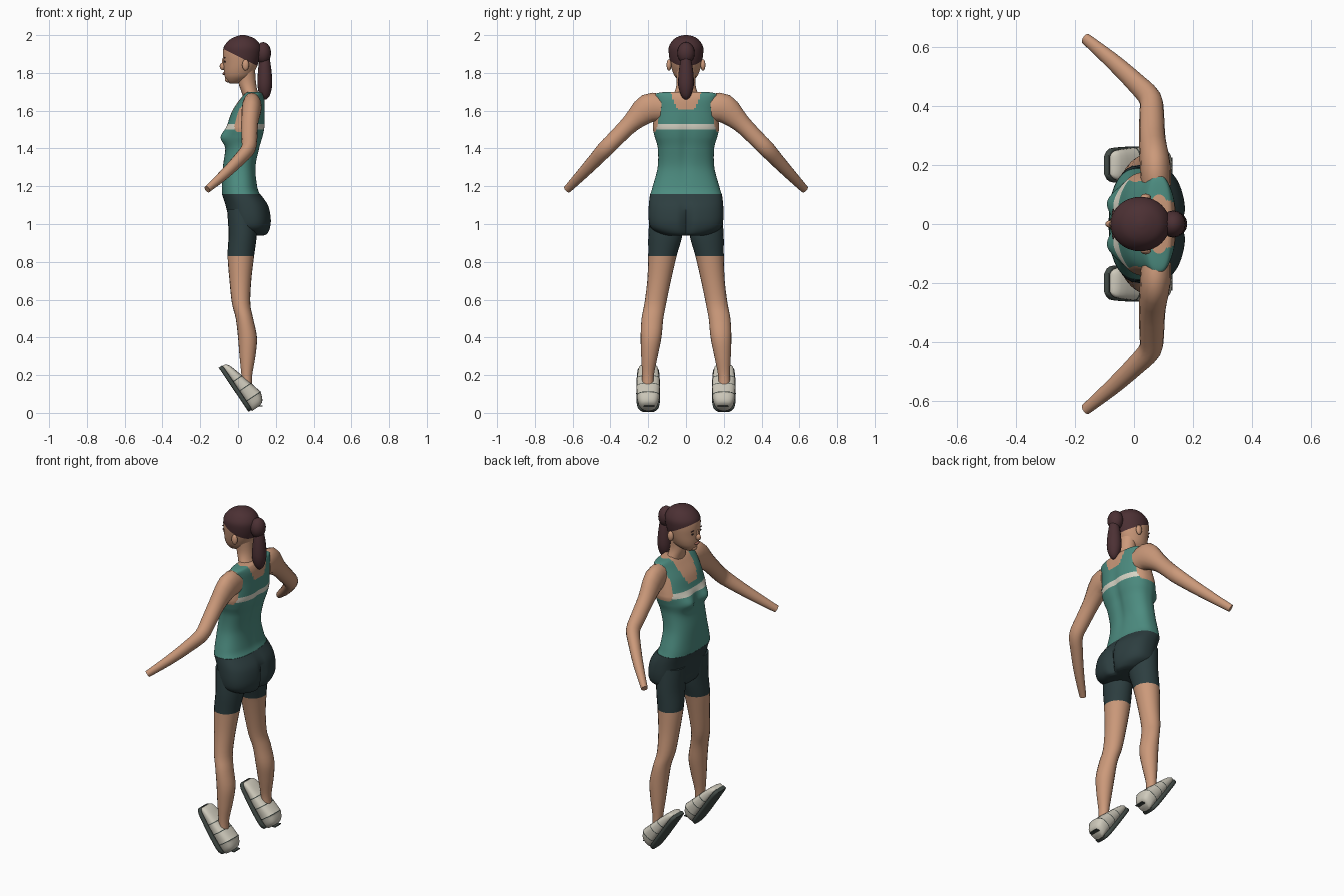
import bpy, bmesh, math
from mathutils import Vector

if "Cube" in bpy.data.objects:
    bpy.data.objects.remove(bpy.data.objects["Cube"])

COLOURS = {
    "skin": (0.60, 0.32, 0.195), "teal_fabric": (0.073, 0.262, 0.216),
    "cream_stripe": (0.68, 0.66, 0.56), "dark_shorts": (0.026, 0.048, 0.051),
    "dark_hair": (0.072, 0.030, 0.034), "shoe_cream": (0.62, 0.59, 0.50),
    "shoe_sole": (0.055, 0.07, 0.062), "lip": (0.36, 0.14, 0.10),
    "eye_dark": (0.03, 0.02, 0.02),
}
NAMES = list(COLOURS)
for n, c in COLOURS.items():
    bpy.data.materials.new(n).diffuse_color = (*c, 1)
X, Y, Z = Vector((1, 0, 0)), Vector((0, 1, 0)), Vector((0, 0, 1))


def smooth_keys(keys, n):
    """Catmull-Rom interpolation that passes through every key."""
    out = []
    for i in range(len(keys) - 1):
        p0, p1, p2 = keys[max(i - 1, 0)], keys[i], keys[i + 1]
        p3 = keys[min(i + 2, len(keys) - 1)]
        for k in range(n):
            t = k / n
            out.append([0.5 * (2 * b + (c - a) * t + (2 * a - 5 * b + 4 * c - d) * t * t
                               + (3 * b - a - 3 * c + d) * t ** 3)
                        for a, b, c, d in zip(p0, p1, p2, p3)])
    return out + [list(keys[-1])]


def finish(name, bm, rule, angle=45):
    """Colour faces by rule(centre) and make the object."""
    bmesh.ops.recalc_face_normals(bm, faces=bm.faces)
    for f in bm.faces:
        f.material_index = NAMES.index(rule(f.calc_center_median()) if callable(rule) else rule)
    me = bpy.data.meshes.new(name)
    bm.to_mesh(me)
    bm.free()
    for n in NAMES:
        me.materials.append(bpy.data.materials[n])
    ob = bpy.data.objects.new(name, me)
    bpy.context.collection.objects.link(ob)
    bpy.ops.object.select_all(action='DESELECT')
    ob.select_set(True)
    bpy.context.view_layer.objects.active = ob
    bpy.ops.object.shade_smooth_by_angle(angle=math.radians(angle))
    return ob


def loft(rings, segs=24, power=2.0, push=None):
    """Skin closed superellipse rings given as (centre, u half axis, v half axis)."""
    bm, loops = bmesh.new(), []
    for c, u, v in rings:
        loop = []
        for i in range(segs):
            a = 2 * math.pi * i / segs
            ca, sa = math.cos(a), math.sin(a)
            p = (c + u * math.copysign(abs(ca) ** (2 / power), ca)
                 + v * math.copysign(abs(sa) ** (2 / power), sa))
            loop.append(bm.verts.new(push(p, c) if push else p))
        loops.append(loop)
    for a, b in zip(loops, loops[1:]):
        for i in range(segs):
            j = (i + 1) % segs
            bm.faces.new((a[i], a[j], b[j], b[i]))
    bm.faces.new(loops[0])
    bm.faces.new(loops[-1])
    return bm


def upright(keys, n, side=1):
    """Horizontal rings from keys (z, x front, x back, y min, y max)."""
    return [(Vector(((x0 + x1) / 2, side * (y0 + y1) / 2, z)), X * (x1 - x0) / 2, Y * (y1 - y0) / 2)
            for z, x0, x1, y0, y1 in smooth_keys(keys, n)]


def sym(keys):
    return [(z, a, b, -w, w) for z, a, b, w in keys]


def ball(name, centre, radii, rule, segs=16):
    bm = bmesh.new()
    bmesh.ops.create_uvsphere(bm, u_segments=segs, v_segments=segs // 2 + 2, radius=1)
    for v in bm.verts:
        v.co = Vector(centre) + Vector([a * b for a, b in zip(v.co, radii)])
    return finish(name, bm, rule, 60)


def bump(y, z, cy, cz, wy, wz):
    return math.exp(-((abs(y) - cy) / wy) ** 2 - ((z - cz) / wz) ** 2)


# Torso with tank top: neckline, armholes and chest stripe coloured by rule
def torso_push(p, c):
    if p.x < c.x:
        p.x -= 0.034 * bump(p.y, p.z, 0.075, 1.458, 0.05, 0.042)
    else:
        p.x -= 0.012 * bump(p.y, p.z, 0, 1.42, 0.03, 0.15)
    return p


def tank(p):
    y, z = abs(p.y), p.z
    neck = 1.555 if p.x < 0.05 else 1.605
    if z > neck + (1.69 - neck) * (y / 0.078) ** 4:
        return "skin"
    if z > 1.49 and y > 0.143 + 1.8 * (z - 1.59) ** 2:
        return "skin"
    return "cream_stripe" if 1.5 < z < 1.53 else "teal_fabric"


torso = sym([(1.16, -.085, .115, .188), (1.2, -.085, .102, .176), (1.3, -.08, .095, .15),
             (1.4, -.066, .115, .149), (1.46, -.064, .132, .165), (1.5, -.062, .14, .175),
             (1.53, -.055, .143, .174), (1.6, -.03, .143, .166), (1.66, .01, .14, .165),
             (1.69, .035, .13, .16), (1.7, .05, .12, .1)])
finish("torso", loft(upright(torso, 9), 96, 2.4, torso_push), tank)


# Shorts seat with a rear cleft
def seat_push(p, c):
    if p.x > c.x:
        p.x -= 0.03 * bump(p.y, p.z, 0, 1.0, 0.022, 0.1)
    return p


seat = sym([(.94, .0, .14, .1), (.95, -.03, .158, .14), (.98, -.045, .171, .185),
            (1.03, -.05, .175, .198), (1.1, -.066, .16, .197), (1.16, -.086, .117, .19)])
finish("shorts_seat", loft(upright(seat, 5), 64, 2.4, seat_push), "dark_shorts")

# Neck
neck = sym([(1.66, .03, .13, .08), (1.7, .018, .105, .06), (1.75, .002, .095, .049), (1.82, 0, .09, .054)])
finish("neck", loft(upright(neck, 4)), "skin")

# Head, cut along a sloping hairline
head = sym([(1.745, -.045, .0, .018), (1.757, -.058, .035, .036), (1.78, -.07, .07, .058),
            (1.81, -.075, .088, .072), (1.85, -.077, .107, .083), (1.9, -.08, .12, .091),
            (1.94, -.074, .12, .09), (1.975, -.045, .097, .068), (1.993, -.01, .062, .04),
            (2.0, .015, .035, .01)])
bm = loft(upright(head, 4), 40)
bmesh.ops.bisect_plane(bm, geom=bm.verts[:] + bm.edges[:] + bm.faces[:],
                       plane_co=(0, 0, 1.888), plane_no=(0.5, 0, 1))
finish("head", bm, lambda p: "dark_hair" if p.z > 1.888 - 0.5 * p.x else "skin")

# Hair bun and ponytail
ball("hair_bun", (.133, 0, 1.905), (.042, .046, .058), "dark_hair")
tail = sym([(1.66, .135, .15, .008), (1.68, .115, .168, .026), (1.73, .103, .18, .041),
            (1.79, .104, .179, .04), (1.85, .11, .172, .032), (1.89, .12, .165, .022)])
finish("ponytail", loft(upright(tail, 3), 16), "dark_hair", 60)

# Face
ball("nose", (-.08, 0, 1.835), (.017, .013, .02), "skin")
ball("nose_bridge", (-.075, 0, 1.857), (.01, .008, .026), "skin")
ball("lips", (-.074, 0, 1.796), (.008, .022, .008), "lip")
ball("chin", (-.052, 0, 1.765), (.018, .022, .016), "skin")

for side, tag in ((1, "left"), (-1, "right")):
    ball(tag + "_eye", (-.069, side * .034, 1.86), (.004, .013, .005), "eye_dark")
    ball(tag + "_brow", (-.0705, side * .035, 1.88), (.004, .018, .003), "dark_hair")
    ball(tag + "_ear", (.04, side * .09, 1.842), (.018, .013, .03), "skin")

    # Legs: shorts above the hem, skin below
    leg = [(1.08, -.058, .1, .02, .188), (.95, -.05, .1, .018, .199), (.83, -.055, .085, .05, .2),
           (.7, -.045, .07, .08, .205), (.58, -.032, .065, .105, .22), (.5, -.012, .08, .12, .235),
           (.4, .0, .1, .13, .24), (.3, .008, .092, .15, .237), (.2, .018, .075, .17, .232),
           (.13, .022, .075, .172, .232)]
    finish(tag + "_leg", loft(upright(leg, 4, side), 20),
           lambda p: "dark_shorts" if p.z > .83 else "skin")

    # Arms: shoulder to wrist, keys (x, y, z, radius across, radius up)
    arm = smooth_keys([(.075, .13, 1.615, .05, .07), (.072, .2, 1.612, .052, .077),
                       (.062, .29, 1.535, .045, .05), (.06, .37, 1.455, .042, .044),
                       (.055, .425, 1.4, .038, .043), (.01, .475, 1.345, .033, .038),
                       (-.07, .55, 1.265, .027, .03), (-.163, .628, 1.184, .018, .021)], 3)
    pts = [Vector((k[0], side * k[1], k[2])) for k in arm]
    rings = []
    for i, k in enumerate(arm):
        t = (pts[min(i + 1, len(pts) - 1)] - pts[max(i - 1, 0)]).normalized()
        u = (X - t * t.x).normalized()
        rings.append((pts[i], u * k[3], t.cross(u) * k[4]))
    finish(tag + "_arm", loft(rings, 16), "skin")

    # Shoes: tilted, s runs along the sole and h stands off it
    start = Vector((-.1, side * .2, .236))
    d = Vector((.155, 0, -.23)).normalized()
    up = Vector((-d.z, 0, d.x))

    def shoe_part(keys, n):
        return [(start + d * s + up * (h0 + h1) / 2, up * (h1 - h0) / 2, Y * w)
                for s, h0, h1, w in smooth_keys(keys, n)]

    def laces(p):
        s = (p - start).dot(d)
        return "shoe_sole" if any(abs(s - b) < .0025 for b in (.1, .16, .225)) else "shoe_cream"

    upper = [(0, .02, .035, .034), (.02, .016, .055, .05), (.0975, .016, .079, .059), (.1025, .016, .08, .059),
             (.1575, .016, .095, .062), (.1625, .016, .097, .062), (.2225, .016, .112, .06),
             (.2275, .016, .112, .06), (.26, .016, .1, .052), (.278, .016, .085, .04), (.285, .02, .06, .028)]
    finish(tag + "_shoe_upper", loft(shoe_part(upper, 3), 24, 2.8), laces)
    sole = [(-.004, 0, .022, .036), (.02, 0, .024, .056), (.1, 0, .024, .062), (.2, 0, .024, .063),
            (.255, 0, .024, .056), (.278, 0, .022, .036)]
    finish(tag + "_shoe_sole", loft(shoe_part(sole, 3), 24, 5), "shoe_sole")
    # Small pull tab at the low end of the shoe
    tab = [(Vector((x, side * .195, .036)), Z * .003, Y * .03) for x in (.07, .13)]
    finish(tag + "_shoe_tab", loft(tab, 12, 5), "shoe_sole")

for m in bpy.data.materials:
    if m.users and not m.is_grease_pencil:
        m.use_nodes = True
        m.node_tree.nodes["Principled BSDF"].inputs["Base Color"].default_value = m.diffuse_color
